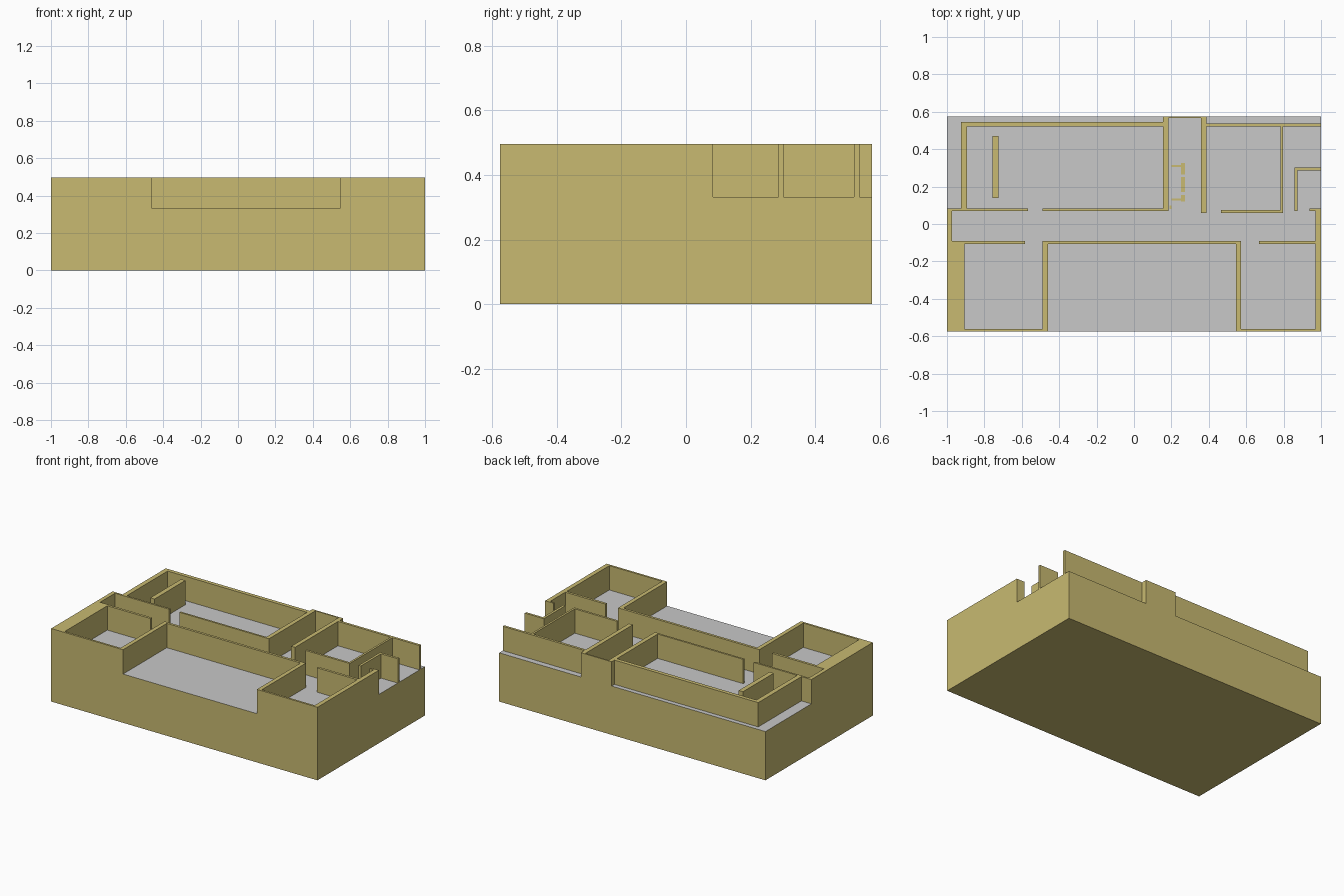
import bpy
import bmesh

if "Cube" in bpy.data.objects:
    bpy.data.objects.remove(bpy.data.objects["Cube"], do_unlink=True)

W, D = 1.0, 0.576          # half width and half depth
FLOOR, TOP = 0.331, 0.496  # floor level and wall top


def material(name, rgb):
    m = bpy.data.materials.new(name)
    m.use_nodes = True
    m.diffuse_color = (*rgb, 1)
    m.node_tree.nodes["Principled BSDF"].inputs["Base Color"].default_value = (*rgb, 1)
    return m


sand = material("sand wall", (0.58, 0.49, 0.165))
grey = material("grey floor", (0.58, 0.58, 0.58))


def finish(bm, name, mats):
    mesh = bpy.data.meshes.new(name)
    bm.to_mesh(mesh)
    bm.free()
    for m in mats:
        mesh.materials.append(m)
    obj = bpy.data.objects.new(name, mesh)
    bpy.context.collection.objects.link(obj)
    return obj


def extrude_plan(name, rects, z0, z1, mats):
    """Merge overlapping plan rectangles (x0, x1, y0, y1) and raise them as one solid."""
    xs = sorted({v for r in rects for v in r[:2]})
    ys = sorted({v for r in rects for v in r[2:]})
    bm = bmesh.new()
    grid = {}

    def vert(x, y):
        if (x, y) not in grid:
            grid[x, y] = bm.verts.new((x, y, z0))
        return grid[x, y]

    for xa, xb in zip(xs, xs[1:]):
        for ya, yb in zip(ys, ys[1:]):
            cx, cy = (xa + xb) / 2, (ya + yb) / 2
            if any(r[0] < cx < r[1] and r[2] < cy < r[3] for r in rects):
                bm.faces.new([vert(xa, ya), vert(xb, ya), vert(xb, yb), vert(xa, yb)])
    out = bmesh.ops.extrude_face_region(bm, geom=bm.faces[:], use_keep_orig=True)
    for v in out["geom"]:
        if isinstance(v, bmesh.types.BMVert):
            v.co.z = z1
    bmesh.ops.recalc_face_normals(bm, faces=bm.faces[:])
    bmesh.ops.dissolve_limit(bm, angle_limit=0.01, verts=bm.verts[:], edges=bm.edges[:])
    return finish(bm, name, mats)


# Foundation block with a grey floor on its upper face
foundation = extrude_plan("foundation", [(-W, W, -D, D)], 0, FLOOR, [sand, grey])
for face in foundation.data.polygons:
    face.material_index = int(face.normal.z > 0.9)

walls = [
    # large north room
    (-0.925, -0.893, 0.075, 0.546),
    (-0.925, 0.184, 0.52, 0.546),
    (-W, -0.567, 0.07, 0.083),
    (-0.488, 0.184, 0.07, 0.083),
    # stair shaft
    (0.155, 0.184, 0.07, D),
    (0.155, 0.387, 0.567, D),
    (0.358, 0.387, 0.06, D),
    # north-east rooms
    (0.387, W, 0.52, 0.537),
    (0.783, 0.797, 0.06, 0.52),
    (0.465, 0.797, 0.06, 0.075),
    (0.857, 0.874, 0.07, 0.302),
    (0.857, W, 0.286, 0.302),
    (0.938, W, 0.07, 0.083),
    # corridor
    (-W, -0.973, -0.107, 0.083),
    (-W, -0.583, -0.107, -0.09),
    (-0.488, 0.573, -0.107, -0.09),
    (0.667, W, -0.107, -0.09),
    # south-west room
    (-W, -0.907, -D, -0.09),
    (-W, -0.46, -D, -0.562),
    (-0.488, -0.46, -D, -0.09),
    # south-east room
    (0.545, 0.573, -D, -0.09),
    (0.545, W, -D, -0.562),
    (0.97, W, -D, 0.083),
]
extrude_plan("walls", walls, FLOOR, TOP, [sand])

# Free-standing partition
extrude_plan("partition", [(-0.757, -0.725, 0.14, 0.47)], FLOOR, TOP, [sand])

# Worn sand patches on the shaft floor
patches = [
    (0.25, 0.272, 0.12, 0.155),
    (0.25, 0.272, 0.17, 0.25),
    (0.25, 0.272, 0.265, 0.325),
    (0.2, 0.25, 0.305, 0.315),
    (0.2, 0.25, 0.125, 0.135),
    (0.19, 0.2, 0.08, 0.1),
]
extrude_plan("floor_patches", patches, FLOOR, FLOOR + 0.002, [sand])
